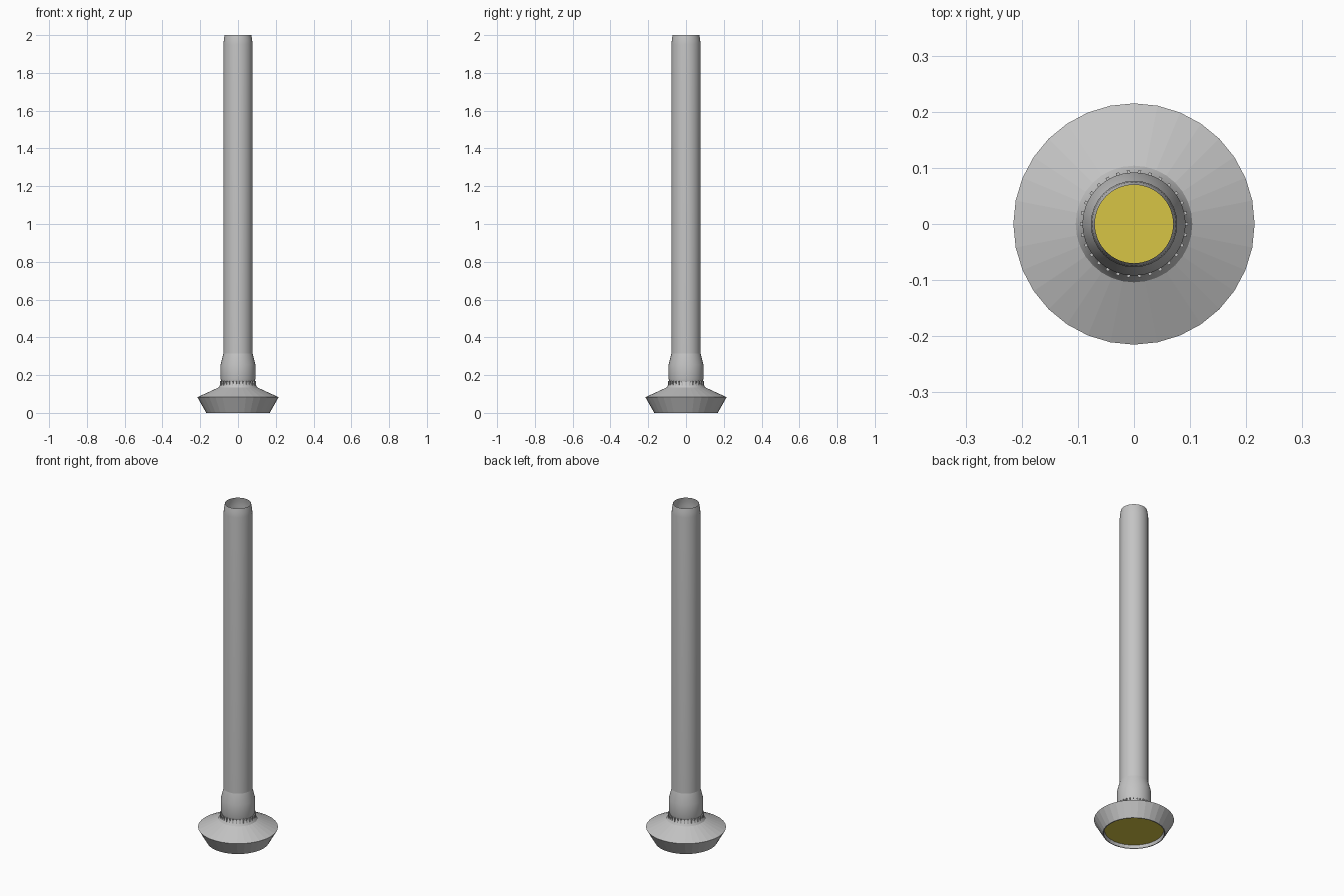
import bpy, math

if "Cube" in bpy.data.objects:
    bpy.data.objects.remove(bpy.data.objects["Cube"])

def material(name, rgb):
    m = bpy.data.materials.new(name)
    m.diffuse_color = (*rgb, 1)
    m.use_nodes = True
    m.node_tree.nodes["Principled BSDF"].inputs["Base Color"].default_value = m.diffuse_color
    return m

GREY = material("light_grey", (0.55, 0.55, 0.55))
YELLOW = material("lamp_yellow", (0.68, 0.56, 0.06))
SIDES = 32

def make(name, verts, faces, mat, smooth=None):
    me = bpy.data.meshes.new(name)
    me.from_pydata(verts, [], faces)
    me.materials.append(mat)
    ob = bpy.data.objects.new(name, me)
    bpy.context.collection.objects.link(ob)
    if smooth:
        bpy.ops.object.select_all(action='DESELECT')
        ob.select_set(True)
        bpy.context.view_layer.objects.active = ob
        bpy.ops.object.shade_smooth_by_angle(angle=math.radians(smooth))
    return ob

def lathe(name, profile, mat, smooth=None):
    """Open surface of revolution from (radius, z) points, bottom to top."""
    verts = [(r * math.cos(2 * math.pi * i / SIDES), r * math.sin(2 * math.pi * i / SIDES), z)
             for r, z in profile for i in range(SIDES)]
    faces = [(k * SIDES + i, k * SIDES + (i + 1) % SIDES,
              (k + 1) * SIDES + (i + 1) % SIDES, (k + 1) * SIDES + i)
             for k in range(len(profile) - 1) for i in range(SIDES)]
    return make(name, verts, faces, mat, smooth)

# Hollow stem, tapered and open at the top
lathe("stem", [(0.077, 0.13), (0.077, 1.95), (0.075, 1.975), (0.07, 2.0)], GREY, 30)

# Collar around the foot of the stem, flaring into the hood
lathe("collar", [(0.104, 0.133), (0.093, 0.15), (0.088, 0.165), (0.092, 0.18),
                 (0.092, 0.255), (0.077, 0.315)], GREY, 30)

# Flat-faceted hood with a short lip turned inside the mouth
lathe("hood", [(0.158, 0.018), (0.163, 0.0), (0.168, 0.0), (0.215, 0.083), (0.104, 0.134)], GREY)

# Recessed lamp disc closing the mouth
disc = [(0.158 * math.cos(2 * math.pi * i / SIDES), 0.158 * math.sin(2 * math.pi * i / SIDES), 0.018)
        for i in range(SIDES)]
make("lamp_disc", disc, [tuple(reversed(range(SIDES)))], YELLOW)

# Ring of small grip teeth at the base of the collar
verts, faces = [], []
for k in range(30):
    a = 2 * math.pi * k / 30
    b = len(verts)
    for z in (0.145, 0.168):
        for r, t in ((0.085, -0.003), (0.096, -0.003), (0.096, 0.003), (0.085, 0.003)):
            verts.append((r * math.cos(a) - t * math.sin(a), r * math.sin(a) + t * math.cos(a), z))
    faces += [tuple(b + j for j in f) for f in
              ((3, 2, 1, 0), (4, 5, 6, 7), (0, 1, 5, 4), (1, 2, 6, 5), (2, 3, 7, 6), (3, 0, 4, 7))]
make("grip_teeth", verts, faces, GREY)
